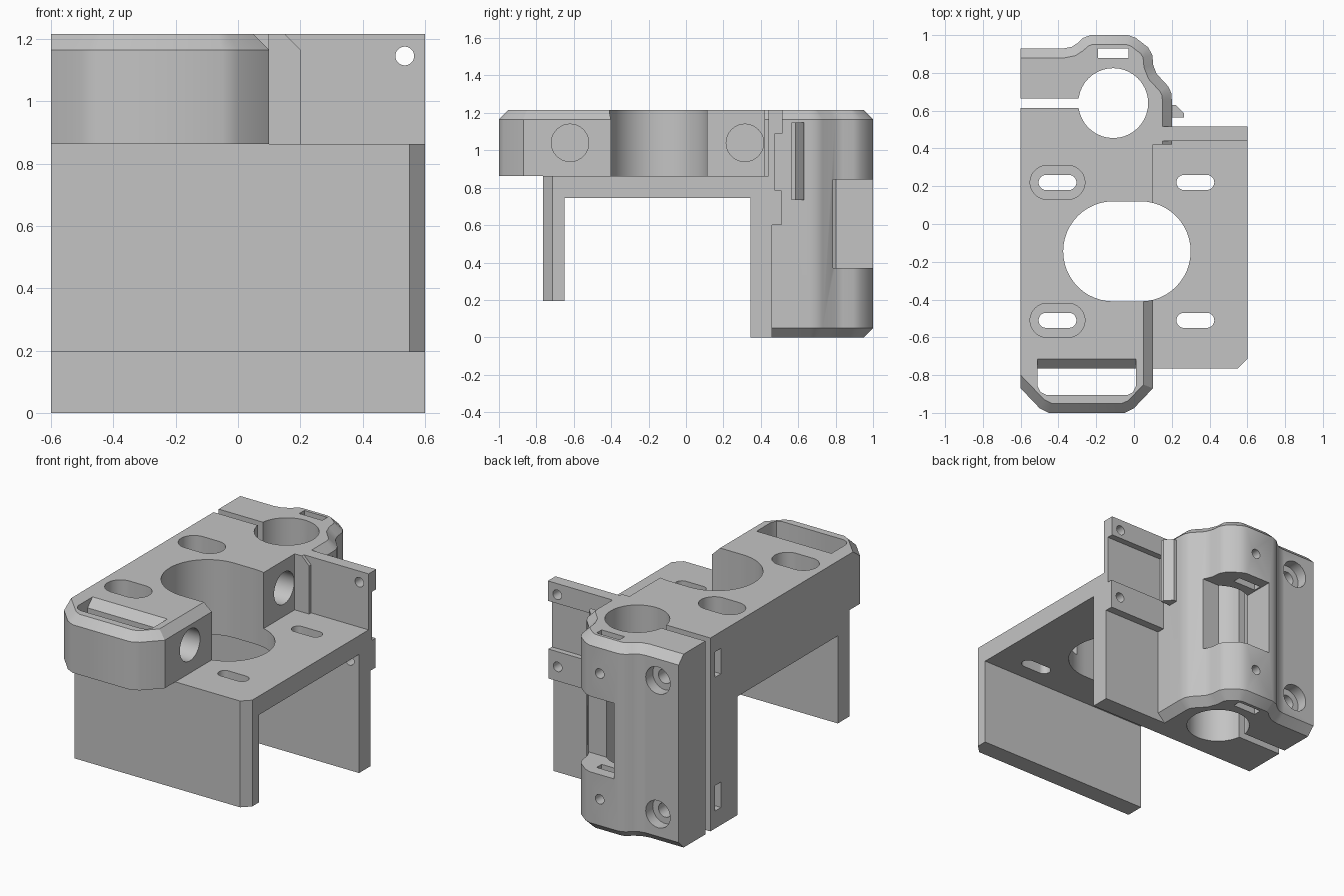
import bpy, bmesh, math

old = bpy.data.objects.get("Cube")
if old:
    bpy.data.objects.remove(old, do_unlink=True)

grey = bpy.data.materials.new("plain grey")
grey.use_nodes = True
colour = (0.55, 0.55, 0.55, 1)
grey.diffuse_color = colour
grey.node_tree.nodes["Principled BSDF"].inputs["Base Color"].default_value = colour

TOP, DECK, UNDER = 1.215, 0.863, 0.745
CH = 0.05  # common chamfer


def loft(name, levels, axis="z"):
    """Solid through matching outlines, given as (height, points)."""
    place = {"x": lambda a, b, h: (h, a, b),
             "y": lambda a, b, h: (a, h, b),
             "z": lambda a, b, h: (a, b, h)}[axis]
    bm = bmesh.new()
    rings = [[bm.verts.new(place(a, b, h)) for a, b in pts] for h, pts in levels]
    n = len(rings[0])
    for low, high in zip(rings, rings[1:]):
        for i in range(n):
            j = (i + 1) % n
            bm.faces.new((low[i], low[j], high[j], high[i]))
    bm.faces.new(rings[0])
    bm.faces.new(rings[-1])
    bmesh.ops.recalc_face_normals(bm, faces=bm.faces)
    mesh = bpy.data.meshes.new(name)
    bm.to_mesh(mesh)
    bm.free()
    mesh.materials.append(grey)
    obj = bpy.data.objects.new(name, mesh)
    bpy.context.collection.objects.link(obj)
    return obj


def prism(name, pts, lo, hi, axis="z"):
    return loft(name, [(lo, pts), (hi, pts)], axis)


def rect(a0, a1, b0, b1):
    return [(a0, b0), (a1, b0), (a1, b1), (a0, b1)]


def stadium(a0, a1, b, r, n=24):
    """Rounded slot outline between two arc centres; a0 == a1 gives a circle."""
    pts = []
    for centre, start in ((a1, -math.pi / 2), (a0, math.pi / 2)):
        steps = n if a0 == a1 else n + 1
        for i in range(steps):
            t = start + math.pi * i / n
            pts.append((centre + r * math.cos(t), b + r * math.sin(t)))
    return pts


def circle(a, b, r):
    return stadium(a, a, b, r, 20)


def inset(path, d):
    """Shift an open path to its right-hand side by d."""
    out = []
    for i, (x, y) in enumerate(path):
        normals = []
        for k in (i - 1, i):
            if 0 <= k < len(path) - 1:
                dx, dy = path[k + 1][0] - path[k][0], path[k + 1][1] - path[k][1]
                length = math.hypot(dx, dy)
                normals.append((dy / length, -dx / length))
        nx, ny = sum(v[0] for v in normals), sum(v[1] for v in normals)
        scale = d * len(normals) / (nx * nx + ny * ny)
        out.append((x + nx * scale, y + ny * scale))
    return out


def combine(target, others, operation):
    for other in others:
        mod = target.modifiers.new("bool", "BOOLEAN")
        mod.operation, mod.solver, mod.object = operation, "EXACT", other
        other.hide_render = True
    graph = bpy.context.evaluated_depsgraph_get()
    mesh = bpy.data.meshes.new_from_object(target.evaluated_get(graph))
    target.modifiers.clear()
    target.data = mesh
    for other in others:
        bpy.data.objects.remove(other, do_unlink=True)


# Motor plate and front wall share the clipped right corner
def clipped(back):
    return [(-0.6, -0.765), (0.55, -0.765), (0.6, -0.715), (0.6, back), (-0.6, back)]


body = prism("motor_mount_body", clipped(0.45), UNDER, DECK)
front_wall = prism("front_wall", clipped(-0.65), 0.195, 0.8)

# Back wall with its two raised tabs
back_wall = prism("back_wall", [
    (0.345, 0), (0.46, 0), (0.46, 0.6), (0.51, 0.6), (0.51, 0.785), (0.475, 0.785),
    (0.475, 1.09), (0.515, 1.09), (0.515, TOP), (0.44, TOP), (0.44, 0.8), (0.345, 0.8)],
    -0.6, 0.6, "x")

# Upper block: chamfered nose and plain rear half
nose = [(-0.6, -0.87), (-0.5, -0.975), (-0.45, -1), (-0.05, -1), (0, -0.975),
        (0.1, -0.87), (0.1, -0.145), (-0.6, -0.145)]
nose_top = [(-0.6, -0.8), (-0.475, -0.93), (-0.435, -0.95), (-0.065, -0.95), (-0.03, -0.935),
            (0.05, -0.85), (0.05, -0.145), (-0.6, -0.145)]
nose_block = loft("nose_block", [(0.863, nose), (TOP - CH, nose), (TOP, nose_top)])
rear_block = prism("rear_block", rect(-0.6, 0.1, -0.145, 0.48), 0.8, TOP)

# Rod clamp with a wavy back, chamfered at both ends
wave = [(-0.6, 0.93), (-0.37, 0.93), (-0.33, 0.938), (-0.3, 0.957), (-0.27, 0.985), (-0.23, 1),
        (-0.03, 1), (0.01, 0.985), (0.075, 0.935), (0.097, 0.895), (0.102, 0.84),
        (0.12, 0.795), (0.18, 0.73), (0.197, 0.695), (0.2, 0.66), (0.2, 0.515)]


def clamp_outline(d):
    path = inset(wave, d)
    return path + [(path[-1][0], 0.42), (-0.6, 0.42)]


rod_clamp = loft("rod_clamp", [(0, clamp_outline(CH)), (CH, clamp_outline(0)),
                               (TOP - CH, clamp_outline(0)), (TOP, clamp_outline(CH))])

# Small rib beside the clamp
rib = prism("side_rib", [(0.18, 0.565), (0.265, 0.565), (0.265, 0.585), (0.22, 0.63), (0.18, 0.63)],
            0.735, 1.15)

combine(body, [front_wall, back_wall, nose_block, rear_block, rod_clamp, rib], "UNION")

cuts = []


def cut(pts, lo, hi, axis="z"):
    cuts.append(prism("cutter", pts, lo, hi, axis))


# Motor opening, rod bore, clamp slit
cut(stadium(-0.11, 0.035, -0.145, 0.265), 0.5, 1.4)
cut(circle(-0.11, 0.64, 0.185), -0.2, 1.4)
cut(rect(-0.7, -0.26, 0.615, 0.665), -0.2, 1.4)

# Motor bolt slots, with recesses on the left pair
for y in (0.22, -0.51):
    cut(stadium(0.265, 0.385, y, 0.04), 0.6, 1)
    cut(stadium(-0.465, -0.345, y, 0.04), 0.6, 1)
    cut(stadium(-0.46, -0.35, y, 0.09), DECK, 1.4)

# Belt slot with sloped rear edge
cut([(-0.51, -0.765), (-0.51, -0.86), (-0.495, -0.89), (-0.465, -0.905), (-0.035, -0.905),
     (-0.005, -0.89), (0.01, -0.86), (0.01, -0.765)], 0.7, 1.4)
cut([(-0.785, 1.145), (-0.705, TOP + 0.01), (-0.785, TOP + 0.01)], -0.51, 0.01, "x")

# Blind cross rod holes
for y in (-0.62, 0.315):
    cut(circle(y, 1.04, 0.1), -0.24, 0.3, "x")

# Tab holes
for z in (0.69, 1.145):
    cut(circle(0.535, z, 0.03), 0.2, 0.7, "y")

# Clamp bolts with head recess and nut slot, and small screw holes
for z in (0.19, 1.03):
    cut(circle(-0.456, z, 0.045), 0.42, 1.1, "y")
    cut(circle(-0.456, z, 0.085), 0.86, 1.1, "y")
    cut(rect(0.51, 0.57, z - 0.08, z + 0.08), -0.7, -0.37, "x")
for z in (0.215, 1.005):
    cut(circle(-0.1, z, 0.03), 0.75, 1.1, "y")

# Window in the clamp back and the strap slot through it
cut(rect(-0.2, 0.3, 0.785, 1.1), 0.37, 0.845)
cut(rect(-0.19, -0.03, 0.88, 0.93), -0.2, 1.4)

combine(body, cuts, "DIFFERENCE")

bpy.context.view_layer.objects.active = body
body.select_set(True)
bpy.ops.object.shade_smooth_by_angle(angle=math.radians(30))
